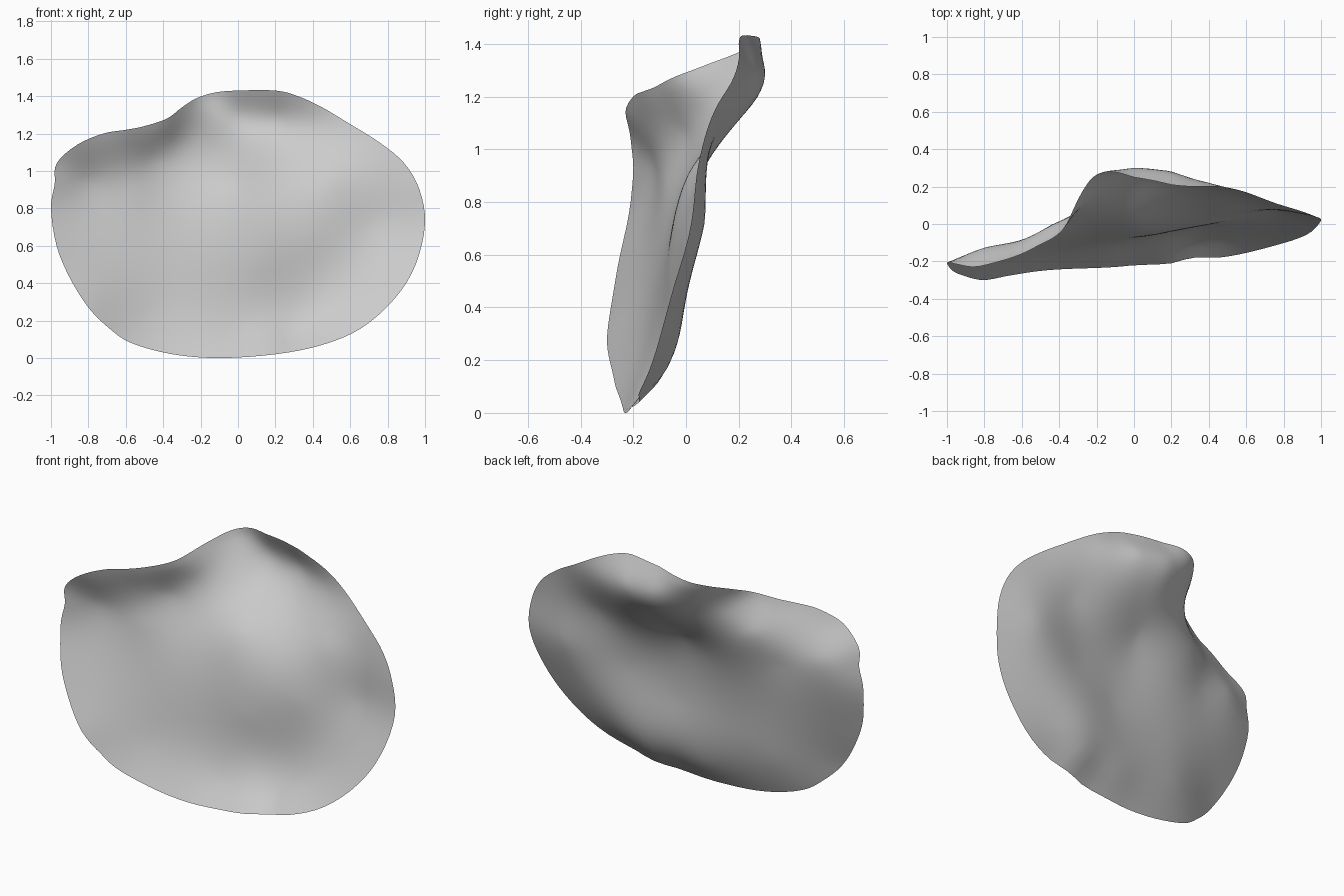
import bpy
import bmesh
import math
from mathutils import Vector

default_cube = bpy.data.objects.get("Cube")
if default_cube:
    bpy.data.objects.remove(default_cube, do_unlink=True)

RIM_STEPS = 4      # subdivisions between neighbouring rim points
RINGS = 28         # rings between the middle and the rim
MIDDLE = Vector((0, .7))

# Rim of the petal: across, height, depth
rim = [
    (-.1, 0, -.23), (.2, .02, -.21), (.45, .07, -.18), (.66, .16, -.14),
    (.84, .32, -.09), (.95, .5, -.04), (1, .72, .02), (.97, .9, .04),
    (.89, 1.04, .07), (.76, 1.15, .11), (.6, 1.25, .17), (.45, 1.34, .2),
    (.32, 1.4, .2), (.2, 1.43, .21), (0, 1.43, .25), (-.12, 1.42, .28),
    (-.22, 1.39, .25), (-.3, 1.34, .13), (-.38, 1.28, -.03),
    (-.5, 1.24, -.11), (-.6, 1.22, -.16), (-.72, 1.2, -.2),
    (-.86, 1.14, -.23), (-.97, 1.04, -.21), (-.98, .93, -.2),
    (-1, .8, -.21), (-.97, .6, -.25), (-.9, .43, -.28),
    (-.8, .27, -.3), (-.69, .16, -.28), (-.57, .08, -.26),
    (-.35, .02, -.24),
]

# Hollow of the petal: across, height, depth
hollow = [
    (0, .12, -.14), (.3, .11, -.11), (.42, .21, -.06), (0, .27, -.09),
    (-.45, .25, -.17), (.56, .33, -.03), (-.25, .46, -.1), (.1, .5, -.06),
    (.62, .48, .01), (-.6, .55, -.15), (-.15, .72, -.05), (.4, .65, 0),
    (.75, .72, .07), (-.55, .87, -.08), (0, .94, .03), (.5, .97, .08),
    (-.45, 1.06, -.01), (-.33, 1.15, .05), (-.18, 1.17, .16),
    (.1, 1.08, .17), (.02, 1.2, .27), (0, 1.29, .3), (.2, 1.28, .28),
    (.4, 1.25, .22), (-.8, .95, -.13),
]


def kernel(a, b):
    """Thin plate bending between two points."""
    r = (a - b).length
    return r * r * math.log(r) if r > 0 else 0


def solve(rows):
    """Gaussian elimination on an augmented matrix."""
    n = len(rows)
    for i in range(n):
        pivot = max(range(i, n), key=lambda k: abs(rows[k][i]))
        rows[i], rows[pivot] = rows[pivot], rows[i]
        lead = rows[i][i]
        rows[i] = [v / lead for v in rows[i]]
        for k in range(n):
            if k != i and rows[k][i]:
                factor = rows[k][i]
                rows[k] = [v - factor * w for v, w in zip(rows[k], rows[i])]
    return [row[-1] for row in rows]


def bent_sheet(points):
    """Return a smooth depth function passing through all the points."""
    sites = [Vector(p[:2]) for p in points]
    rows = []
    for site, point in zip(sites, points):
        rows.append([kernel(site, other) for other in sites]
                    + [1, site.x, site.y, point[2]])
    rows.append([1] * len(sites) + [0] * 4)
    rows.append([s.x for s in sites] + [0] * 4)
    rows.append([s.y for s in sites] + [0] * 4)
    weights = solve(rows)
    base, slope_x, slope_z = weights[-3:]

    def depth(p):
        bend = sum(w * kernel(p, s) for w, s in zip(weights, sites))
        return base + slope_x * p.x + slope_z * p.y + bend
    return depth


def smooth_loop(points, steps):
    """Closed Catmull-Rom curve through the points."""
    n = len(points)
    loop = []
    for i in range(n):
        a, b, c, d = (points[(i + k) % n] for k in (-1, 0, 1, 2))
        for j in range(steps):
            t = j / steps
            loop.append(b + (c - a) * (t / 2)
                        + (a * 2 - b * 5 + c * 4 - d) * (t * t / 2)
                        + (b * 3 - a - c * 3 + d) * (t ** 3 / 2))
    return loop


depth = bent_sheet(rim + hollow)
outline = smooth_loop([Vector(p[:2]) for p in rim], RIM_STEPS)

# Petal: concentric rings shrinking from the rim to the middle
bm = bmesh.new()


def add_point(p):
    return bm.verts.new((p.x, depth(p), p.y))


centre = add_point(MIDDLE)
rings = [[add_point(MIDDLE.lerp(p, r / RINGS)) for p in outline]
         for r in range(1, RINGS + 1)]
count = len(outline)
for i in range(count):
    j = (i + 1) % count
    bm.faces.new((centre, rings[0][i], rings[0][j]))
    for inner, outer in zip(rings, rings[1:]):
        bm.faces.new((inner[i], outer[i], outer[j], inner[j]))
for face in bm.faces:
    face.smooth = True

mesh = bpy.data.meshes.new("petal")
bm.to_mesh(mesh)
bm.free()
petal = bpy.data.objects.new("petal", mesh)
bpy.context.collection.objects.link(petal)

# Plain grey colour
colour = (.6, .6, .6, 1)
grey = bpy.data.materials.new("light grey")
grey.use_nodes = True
grey.diffuse_color = colour
grey.node_tree.nodes["Principled BSDF"].inputs["Base Color"].default_value = colour
mesh.materials.append(grey)
